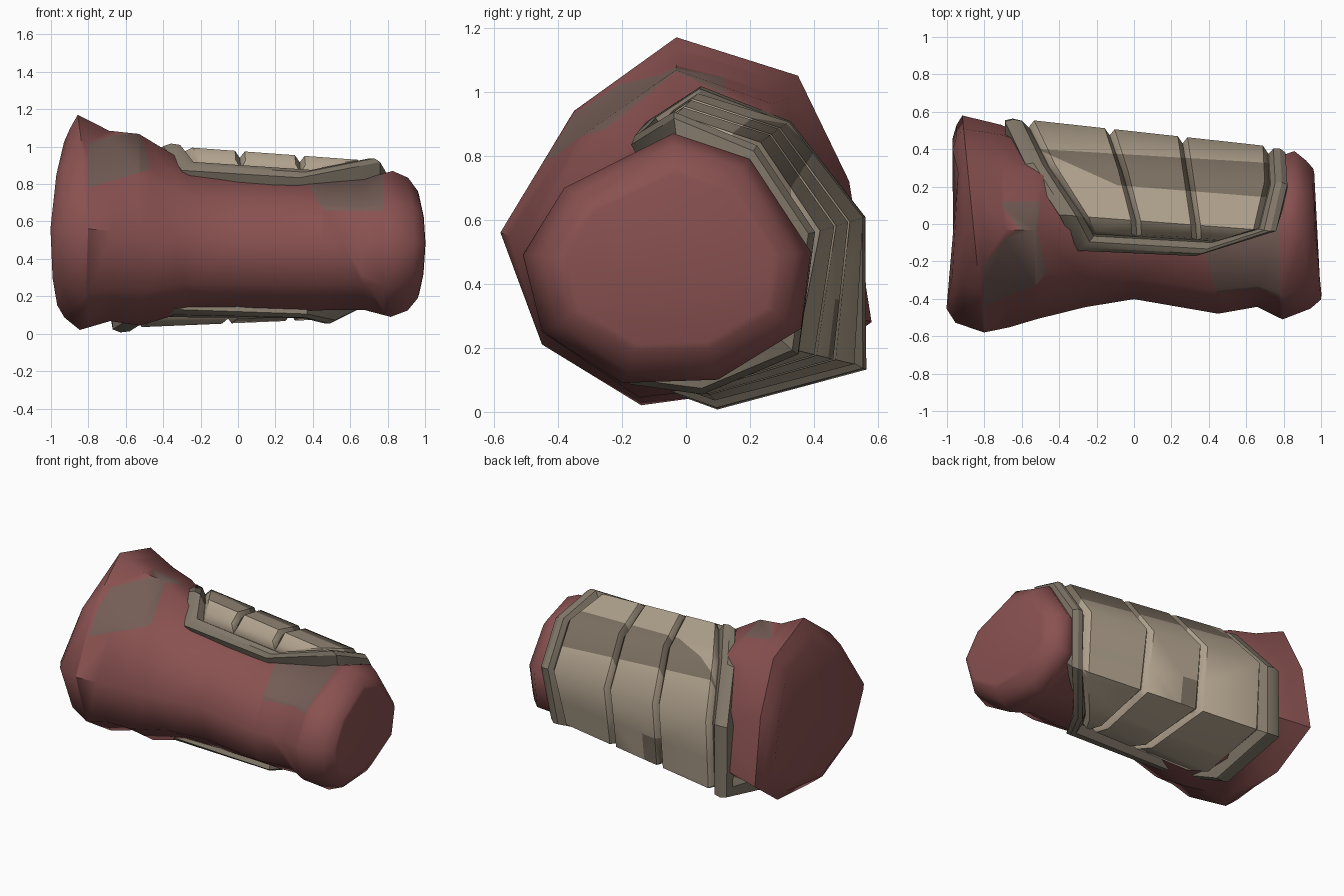
import bpy, bmesh, math
from mathutils import Vector

if "Cube" in bpy.data.objects:
    bpy.data.objects.remove(bpy.data.objects["Cube"])


def material(name, rgb):
    m = bpy.data.materials.new(name)
    m.diffuse_color = (*rgb, 1)
    m.use_nodes = True
    m.node_tree.nodes["Principled BSDF"].inputs["Base Color"].default_value = m.diffuse_color
    return m


RED = material("red cloth", (0.25, 0.083, 0.081))
STAIN = material("stained cloth", (0.175, 0.108, 0.092))
TRIM = material("trim brown", (0.22, 0.185, 0.14))
TAN = material("tan plate", (0.43, 0.355, 0.265))
DARK = material("dark plate", (0.20, 0.16, 0.12))


def paint(bm, planes, index):
    """Cut the mesh along planes and colour the faces behind all of them."""
    planes = [(Vector(c), Vector(n)) for c, n in planes]
    inside = list(bm.faces)
    for k, (co, no) in enumerate(planes):
        if not inside:
            return
        geom = set(inside)
        for f in inside:
            geom.update(f.edges)
            geom.update(f.verts)
        bmesh.ops.bisect_plane(bm, geom=list(geom), dist=1e-5, plane_co=co, plane_no=no)
        inside = [f for f in bm.faces if all(
            (f.calc_center_median() - c).dot(n) < 0 for c, n in planes[:k + 1])]
    for f in inside:
        f.material_index = index


def finish(name, bm, mats, patches=(), angle=50):
    bmesh.ops.recalc_face_normals(bm, faces=bm.faces[:])
    for planes in patches:
        paint(bm, planes, 1)
    me = bpy.data.meshes.new(name)
    bm.to_mesh(me)
    bm.free()
    for m in mats:
        me.materials.append(m)
    ob = bpy.data.objects.new(name, me)
    bpy.context.collection.objects.link(ob)
    bpy.ops.object.select_all(action='DESELECT')
    ob.select_set(True)
    bpy.context.view_layer.objects.active = ob
    bpy.ops.object.shade_smooth_by_angle(angle=math.radians(angle))
    return ob


def bridge(bm, a, b):
    n = len(a)
    for i in range(n):
        bm.faces.new((a[i], a[(i + 1) % n], b[(i + 1) % n], b[i]))


# Sleeve: two end sections (y, z), blended and scaled along x
WIDE = [(-.03, 1.17), (.35, 1.05), (.51, .72), (.58, .28), (.3, .08),
        (-.14, .02), (-.45, .21), (-.58, .56), (-.35, .94)]
NARROW = [(-.04, .87), (.2, .79), (.39, .5), (.36, .26), (.1, .1),
          (-.2, .09), (-.45, .25), (-.51, .49), (-.38, .70)]
# x, lean of x with y, bow of x with height, blend, y scale, z scale
RINGS = [(-.99, .03, .22, 0, .78, .76), (-.955, .0, .16, 0, .91, .88),
         (-.86, -.1, 0, 0, 1, 1), (-.69, -.04, 0, .15, .97, .93),
         (-.53, -.03, 0, .34, .91, 1.0), (-.26, 0, 0, .7, .83, .88),
         (0, 0, 0, .85, .76, .90), (.45, 0, 0, .95, .93, .90),
         (.68, .05, 0, 1, .86, .90), (.83, .07, 0, 1, 1, 1),
         (.93, -.03, -.2, 1, .88, .91), (.975, -.06, -.25, 1, .78, .74),
         (.98, -.06, -.25, 1, .72, .68)]

bm = bmesh.new()
loops = []
for x, lean, bow, t, sy, sz in RINGS:
    cy, cz = -.03 * t, .57 + (.47 - .57) * t
    ring = []
    for (ya, za), (yb, zb) in zip(WIDE, NARROW):
        y = cy + (ya + (yb - ya) * t - cy) * sy
        z = cz + (za + (zb - za) * t - cz) * sz
        ring.append(bm.verts.new((x + lean * y + bow * (z - .5) ** 2, y, z)))
    loops.append(ring)
for a, b in zip(loops, loops[1:]):
    bridge(bm, a, b)
for ring in (loops[0], loops[-1]):
    bm.faces.new(ring)
stains = [
    [((.78, 0, 0), (1, 0, 0)), ((.42, 0, .72), (-1, 0, -.6)),
     ((0, 0, .66), (0, 0, -1)), ((0, .1, 0), (0, 1, 0))],
    [((-.8, 0, 0), (-1, 0, 0)), ((-.47, 0, .9), (1, 0, .3)),
     ((-.6, 0, .84), (.3, 0, -1)), ((0, .12, 0), (0, 1, 0)),
     ((-.7, 0, 1.05), (-.3, 0, 1))],
]
finish("sleeve", bm, [RED, STAIN], stains)

# Bracer: left and right edge points, from the top front round the back to the bottom
LEFT = [Vector(p) for p in [(-.3, -.15, .89), (-.4, .05, 1.02), (-.58, .33, .91),
        (-.69, .565, .61), (-.69, .57, .13), (-.67, .1, .005), (-.5, -.21, .12)]]
RIGHT = [Vector(p) for p in [(.33, -.18, .85), (.76, -.04, .935), (.82, .22, .83),
         (.81, .40, .56), (.77, .345, .18), (.52, .05, .055), (.37, -.21, .09)]]
SEAM1 = [.02, .01, -.06, -.13, -.13, -.06, .02]
SEAM2 = [.34, .33, .29, .26, .26, .28, .3]
# How far the plates sink below the frame at each station
DIP = [.02, .02, .0, .0, .03, .03, .02]


def at(values, s):
    i = min(int(s), len(values) - 2)
    return values[i] + (values[i + 1] - values[i]) * (s - i)


def shell_point(s, x, h):
    a, b = at(LEFT, s), at(RIGHT, s)
    p = a + (b - a) * ((x - a.x) / (b.x - a.x))
    out = Vector((0, p.y - .02, p.z - .48)).normalized()
    return p + out * h


def panel(name, left, right, s0, s1, profile, mats, patches=(), wide=1, angle=50):
    """Closed panel on the bracer shell; profile is (inset, height, dip) from back to front."""
    bm = bmesh.new()
    loops = []
    for d, h, k in profile:
        lo, hi = s0 + d / .22, s1 - d / .22
        ss = [lo] + [i for i in range(1, 6)] + [hi]
        lv = [bm.verts.new(shell_point(s, left(s) + d * wide, h - k * at(DIP, s))) for s in ss]
        rv = [bm.verts.new(shell_point(s, right(s) - d, h - k * at(DIP, s))) for s in ss]
        loops.append((lv, rv))
    rings = [lv + rv[::-1] for lv, rv in loops]
    for a, b in zip(rings, rings[1:]):
        bridge(bm, a, b)
    for lv, rv in (loops[0], loops[-1]):
        for i in range(len(lv) - 1):
            bm.faces.new((lv[i], lv[i + 1], rv[i + 1], rv[i]))
    return finish(name, bm, mats, patches, angle)


def left_edge(s):
    return at(LEFT, s).x


def right_edge(s):
    return at(RIGHT, s).x


# Frame with a raised rim and a sunken floor
panel("bracer_frame", left_edge, right_edge, 0, 6,
      [(0, -.10, 0), (0, -.018, 0), (.03, 0, 0), (.065, -.004, 0), (.09, -.035, 1)],
      [TRIM], wide=1.4, angle=30)

# Three bevelled plates with dark worn patches
worn = [
    [((0, .37, 0), (.06, 1, 0)), ((0, .20, 0), (-.08, -1, 0)),
     ((-.05, .19, 0), (-.45, -1, 0)), ((0, 0, .5), (0, 0, -1))],
    [((0, 0, .35), (0, 0, 1)), ((0, 0, .17), (0, 0, -1)), ((0, .3, 0), (0, -1, 0)),
     ((0, 0, 0), (1, 0, 0)), ((-.13, 0, 0), (-1, 0, 0))],
]
edges = [lambda s: left_edge(s) + .13, lambda s: at(SEAM1, s),
         lambda s: at(SEAM2, s), lambda s: right_edge(s) - .095]
for i, part in enumerate(("upper_plate", "middle_plate", "lower_plate")):
    panel(part, edges[i], edges[i + 1], .48, 5.52,
          [(0, -.06, 1), (0, -.03, 1), (.026, .006, 1)], [TAN, DARK], worn, angle=46)
